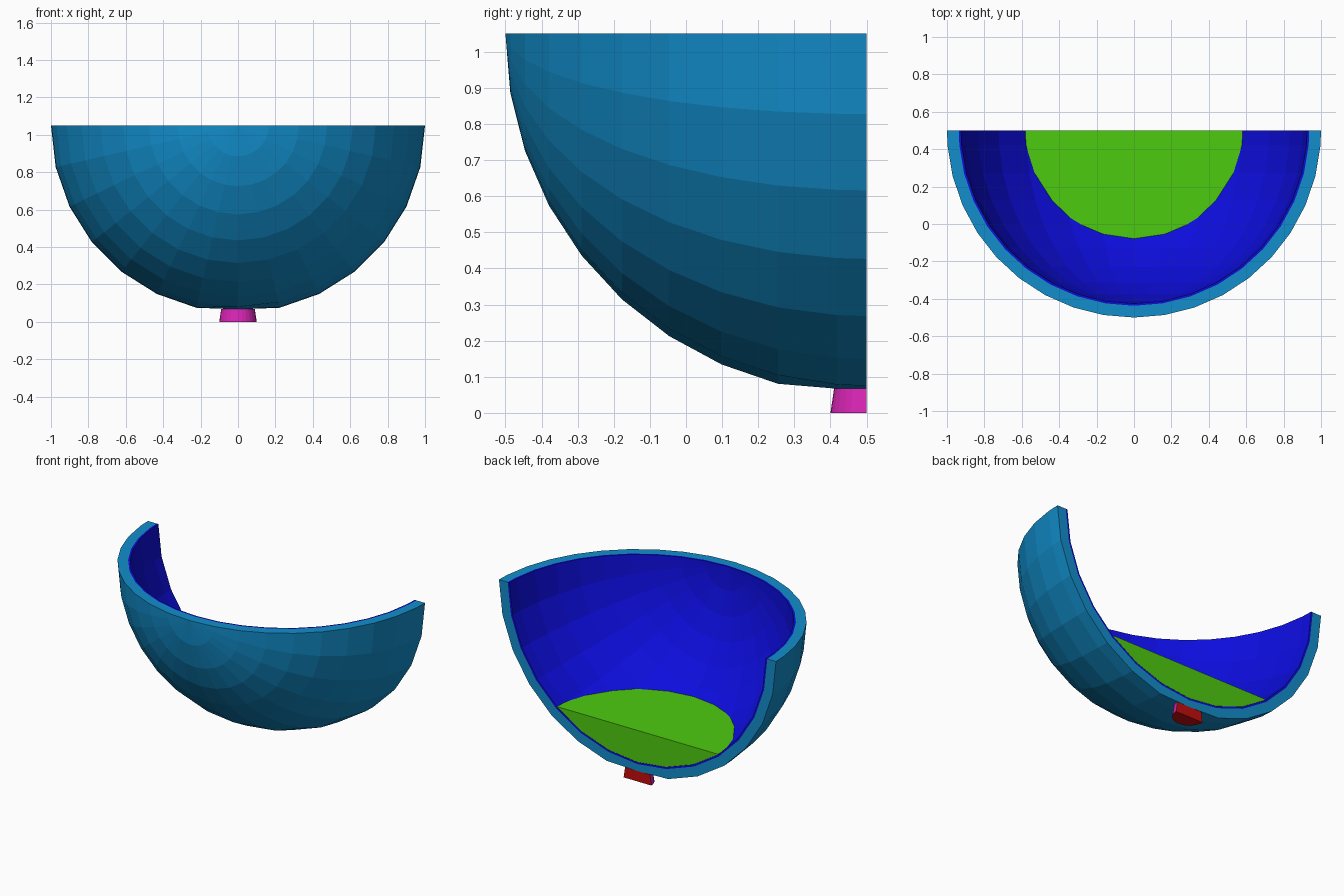
import bpy, bmesh, math
from mathutils import Vector

if "Cube" in bpy.data.objects:
    bpy.data.objects.remove(bpy.data.objects["Cube"])

CY, CZ = 0.5, 1.05        # centre of the sphere the bowl is cut from
RINGS, SEGS = 9, 14       # rings around the front pole, segments over the half turn


def material(name, rgb):
    m = bpy.data.materials.new(name)
    m.diffuse_color = (*rgb, 1)
    m.use_nodes = True
    m.node_tree.nodes["Principled BSDF"].inputs["Base Color"].default_value = m.diffuse_color
    return m


SKY = material("sky blue", (0.006, 0.27, 0.6))
BLUE = material("deep blue", (0.004, 0.004, 0.72))
GREEN = material("bright green", (0.075, 0.6, 0.005))
MAGENTA = material("magenta", (0.7, 0.018, 0.47))
RED = material("red", (0.55, 0.004, 0.004))


def finish(bm, name, mats):
    bmesh.ops.recalc_face_normals(bm, faces=bm.faces)
    me = bpy.data.meshes.new(name)
    bm.to_mesh(me)
    bm.free()
    for m in mats:
        me.materials.append(m)
    ob = bpy.data.objects.new(name, me)
    bpy.context.collection.objects.link(ob)


def quarter_sphere(bm, r, mat=None):
    """Quarter sphere with its pole to the front; mat None makes vertices only.
    Returns the rim loop (cut corner, pole, cut corner) and the cut loop."""
    pole = bm.verts.new((0, CY - r, CZ))
    rows = []
    for k in range(1, RINGS + 2):
        a = math.pi / 2 if k > RINGS else k * math.pi / 19
        row = []
        for j in range(SEGS + 1):
            t = j * math.pi / SEGS
            z = CZ - r * math.sin(a) * math.sin(t)
            # the underside is flattened where the foot joins
            row.append(bm.verts.new((r * math.sin(a) * math.cos(t),
                                     CY - r * math.cos(a), max(z, 0.067))))
        rows.append(row)
    if mat is not None:
        for j in range(SEGS):
            bm.faces.new((pole, rows[0][j], rows[0][j + 1])).material_index = mat
            for a, b in zip(rows, rows[1:]):
                bm.faces.new((a[j], b[j], b[j + 1], a[j + 1])).material_index = mat
    rim = [r_[0] for r_ in reversed(rows)] + [pole] + [r_[-1] for r_ in rows]
    return rim, rows[-1]


# Bowl wall with a thin blue lining
bm = bmesh.new()
outer = quarter_sphere(bm, 1.0, 0)
middle = quarter_sphere(bm, 0.937)
inner = quarter_sphere(bm, 0.925, 1)
for a, b, mat in ((outer, middle, 0), (middle, inner, 1)):
    for la, lb in zip(a, b):
        for i in range(len(la) - 1):
            bm.faces.new((la[i], la[i + 1], lb[i + 1], lb[i])).material_index = mat
bmesh.ops.delete(bm, geom=[v for v in bm.verts if not v.link_faces], context='VERTS')
finish(bm, "bowl", [SKY, BLUE])

# Green filling, level on top and flush with the cut
bm = bmesh.new()
rim, cut = quarter_sphere(bm, 0.924, 0)
bm.faces.new(cut)
bmesh.ops.bisect_plane(bm, geom=bm.verts[:] + bm.edges[:] + bm.faces[:],
                       plane_co=Vector((0, 0, 0.333)), plane_no=Vector((0, 0, 1)),
                       clear_outer=True)
bmesh.ops.holes_fill(bm, edges=[e for e in bm.edges if e.is_boundary])
finish(bm, "filling", [GREEN])

# Half-round foot: magenta side, red underside and cut face
bm = bmesh.new()
loops = []
for r, z in ((0.1, 0), (0.09, 0.068)):
    loops.append([bm.verts.new((r * math.cos(j * math.pi / 14),
                                CY - r * math.sin(j * math.pi / 14), z)) for j in range(15)])
low, high = loops
for j in range(14):
    bm.faces.new((low[j], low[j + 1], high[j + 1], high[j]))
for f in (low, high, (low[0], low[-1], high[-1], high[0])):
    bm.faces.new(f).material_index = 1
finish(bm, "foot", [MAGENTA, RED])
